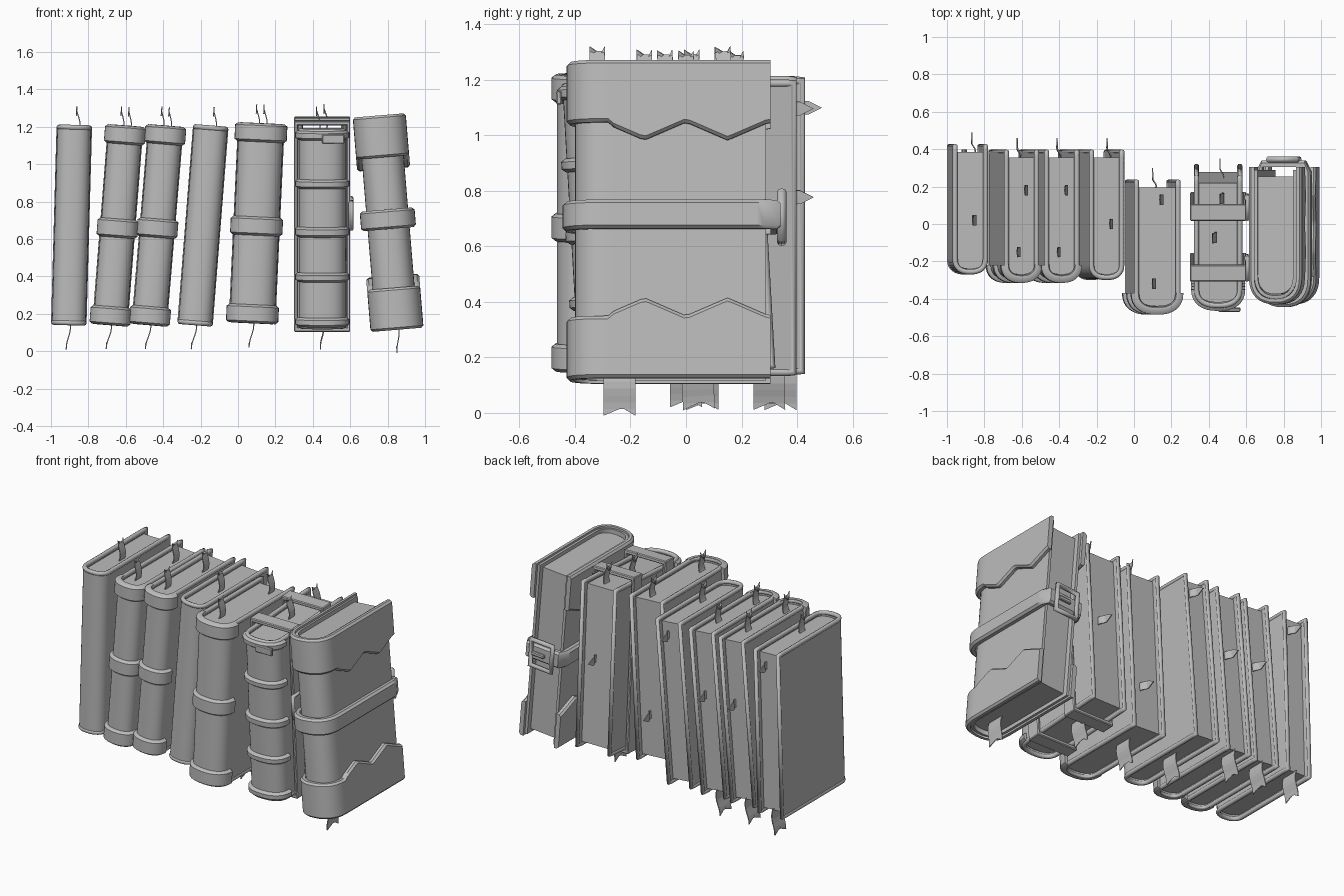
import bpy, bmesh, math
from mathutils import Matrix, Vector

cube = bpy.data.objects.get("Cube")
if cube:
    bpy.data.objects.remove(cube, do_unlink=True)

grey = bpy.data.materials.new("plain_grey")
grey.use_nodes = True
grey.diffuse_color = (0.5, 0.5, 0.5, 1)
grey.node_tree.nodes["Principled BSDF"].inputs["Base Color"].default_value = (0.5, 0.5, 0.5, 1)


def place(name, data, pose):
    obj = bpy.data.objects.new(name, data)
    data.materials.append(grey)
    bpy.context.collection.objects.link(obj)
    obj.matrix_world = pose
    return obj


def finish(name, bm, pose, smooth=True):
    bmesh.ops.recalc_face_normals(bm, faces=bm.faces)
    mesh = bpy.data.meshes.new(name)
    bm.to_mesh(mesh)
    bm.free()
    obj = place(name, mesh, pose)
    if smooth:
        bpy.ops.object.select_all(action='DESELECT')
        obj.select_set(True)
        bpy.context.view_layer.objects.active = obj
        bpy.ops.object.shade_smooth_by_angle(angle=math.radians(40))
    return obj


# U-shaped outline of a book seen from above, open at the back
def u_path(half, front, back, depth, steps=24, arc=16):
    hinge = front + depth
    right = [Vector((half, back + (hinge - back) * i / steps)) for i in range(steps)]
    curve = []
    for i in range(arc + 1):
        a = math.pi * i / arc
        c = math.cos(a)
        curve.append(Vector((half * math.copysign(abs(c) ** 0.8, c), hinge - depth * math.sin(a) ** 0.8 if 0 < i < arc else hinge)))
    left = [Vector((-p.x, p.y)) for p in reversed(right)]
    return right + curve + left


def offset(path, dist, closed=False):
    out = []
    n = len(path)
    for i, p in enumerate(path):
        a = path[(i - 1) % n] if closed or i > 0 else p
        b = path[(i + 1) % n] if closed or i < n - 1 else p
        t = (b - a).normalized()
        out.append(p + Vector((-t.y, t.x)) * dist)
    return out


# Wall with a softened outer edge that follows an outline
def wall(name, path, thick, low, high, pose, closed=False, r=0.012):
    bm = bmesh.new()
    mid, outer = offset(path, thick * 0.6, closed), offset(path, thick, closed)
    rings = []
    for p, m, o in zip(path, mid, outer):
        lo = low(p) if callable(low) else low
        hi = high(p) if callable(high) else high
        section = [(p, lo), (m, lo), (o, lo + r), (o, hi - r), (m, hi), (p, hi)]
        rings.append([bm.verts.new((q.x, q.y, z)) for q, z in section])
    pairs = list(zip(rings, rings[1:])) + ([(rings[-1], rings[0])] if closed else [])
    for a, b in pairs:
        for i in range(len(a)):
            j = (i + 1) % len(a)
            bm.faces.new((a[i], a[j], b[j], b[i]))
    if not closed:
        bm.faces.new(rings[0])
        bm.faces.new(rings[-1])
    return finish(name, bm, pose)


def tube(name, points, radius, pose):
    data = bpy.data.curves.new(name, 'CURVE')
    data.dimensions = '3D'
    data.bevel_depth = radius
    data.bevel_resolution = 2
    spline = data.splines.new('POLY')
    spline.points.add(len(points) - 1)
    for sp, p in zip(spline.points, points):
        sp.co = (*p, 1)
    spline.use_cyclic_u = True
    return place(name, data, pose)


def box(name, size, centre, pose):
    bm = bmesh.new()
    bmesh.ops.create_cube(bm, size=1, matrix=Matrix.Translation(centre) @ Matrix.Diagonal((*size, 1)))
    bmesh.ops.bevel(bm, geom=bm.edges[:], offset=0.005, segments=1, affect='EDGES')
    return finish(name, bm, pose, False)


# Thin wavy ribbon; a positive notch forks the tip, a negative one points it
def ribbon(name, start, along, across, length, width, notch, pose):
    bm = bmesh.new()
    rows = []
    steps = 7
    for i in range(steps + 1):
        s = length * i / steps
        row = []
        for side in (-1, 0, 1):
            reach = s - (notch if i == steps and side == 0 else 0)
            p = Vector(start) + Vector(along) * reach + Vector(across) * side * width / 2
            p.x += 0.01 * math.sin(5 * i / steps)
            row.append(bm.verts.new(p))
        rows.append(row)
    for a, b in zip(rows, rows[1:]):
        for i in (0, 1):
            bm.faces.new((a[i], a[i + 1], b[i + 1], b[i]))
    obj = finish(name, bm, pose, False)
    mod = obj.modifiers.new("thickness", 'SOLIDIFY')
    mod.thickness = 0.006
    mod.offset = 0


def pages(name, path, low, high, pose):
    bm = bmesh.new()
    face = bm.faces.new([bm.verts.new((p.x, p.y, low)) for p in path])
    top = bmesh.ops.extrude_face_region(bm, geom=[face])
    verts = [v for v in top['geom'] if isinstance(v, bmesh.types.BMVert)]
    bmesh.ops.translate(bm, verts=verts, vec=(0, 0, high - low))
    return finish(name, bm, pose)


def book(tag, x, z, width, height, front, back, depth, shift, pitch=0, bands=(), rim=True,
         tops=(), bottom=0.3, mark=None):
    pose = (Matrix.Translation((x, 0, z)) @ Matrix.Rotation(math.atan2(shift, height), 4, 'Y')
            @ Matrix.Rotation(pitch, 4, 'X'))
    thick = 0.018
    path = u_path(width / 2 - 0.023, front + 0.023, back - 0.012, depth)
    wall(tag + "_cover", path, thick, 0.005, height - 0.005, pose, r=0.003)
    pages(tag + "_pages", u_path(width / 2 - 0.021, front + 0.03, back - 0.045, depth), 0.03, height - 0.03, pose)
    if rim:
        edge = offset(path, thick / 2)
        loop = [(p.x, p.y, 0.013) for p in edge] + [(p.x, p.y, height - 0.013) for p in reversed(edge)]
        tube(tag + "_cover_rim", loop, 0.014, pose)
    # Raised bands wrap the spine only
    spine = [p for p in path if p.y < front + 0.023 + depth + 0.02]
    for i, (lo, hi) in enumerate(bands):
        wall(f"{tag}_spine_band_{i + 1}", spine, 0.038, lo, hi, pose)
    for i, y in enumerate(tops):
        ribbon(f"{tag}_top_ribbon_{i + 1}", (0.02 * (-1) ** i, y, height - 0.04), (0, 0, 1), (0, 1, 0),
               0.14, 0.055, 0.05, pose)
    ribbon(tag + "_bottom_ribbon", (0, bottom, 0.04), (0, 0, -1), (0, 1, 0), 0.17, 0.115, 0.035, pose)
    if mark:
        ribbon(tag + "_page_marker", (0.02, back - 0.06, mark), (0, 1, 0), (0, 0, 1), 0.07, 0.05, -0.05, pose)
    return pose


three = ((0, 0.1), (0.47, 0.57), (0.97, 1.07))
five = ((0.01, 0.06), (0.25, 0.3), (0.49, 0.545), (0.75, 0.8), (1.01, 1.06))
book("first_book", -0.905, 0.14, 0.19, 1.07, -0.27, 0.43, 0.06, 0.03, tops=(0.02,), bottom=0.34, mark=0.96)
book("second_book", -0.685, 0.14, 0.19, 1.07, -0.3, 0.4, 0.06, 0.085, bands=three, tops=(0.18, -0.15),
     bottom=0.3, mark=0.64)
book("third_book", -0.475, 0.14, 0.19, 1.07, -0.3, 0.4, 0.06, 0.09, bands=three, tops=(0.18, -0.15),
     bottom=0.3, mark=0.64)
book("fourth_book", -0.23, 0.14, 0.19, 1.07, -0.3, 0.4, 0.06, 0.085, tops=(0,), bottom=0.06, mark=0.96)
book("fifth_book", 0.075, 0.15, 0.25, 1.07, -0.47, 0.24, 0.08, 0.05, bands=three, tops=(0.13, -0.32),
     bottom=0, mark=0.3)

# Book bound by two upright straps
strapped = book("strapped_book", 0.45, 0.14, 0.26, 1.07, -0.39, 0.325, 0.08, 0, pitch=math.radians(3.3),
                bands=five, tops=(0.2, -0.01), bottom=0.04, mark=0.58)
for tag, y in (("front", -0.2), ("back", 0.125)):
    for side in (-1, 1):
        box(f"{tag}_strap_side_{side}", (0.02, 0.09, 1.12), (0.14 * side, y, 0.54), strapped)
    for end, z in (("bottom", -0.01), ("top", 1.095)):
        box(f"{tag}_strap_{end}", (0.3, 0.09, 0.025), (0, y, z), strapped)
    tube(f"{tag}_strap_buckle", [(0.155, y + a, 0.6 + b) for a, b in
         ((-0.06, -0.07), (0.06, -0.07), (0.06, 0.07), (-0.06, 0.07))], 0.013, strapped)
box("spine_clasp", (0.12, 0.02, 0.05), (0.06, -0.4, 1.02), strapped)

# Thick book with zigzag end caps and a buckled belt
H = 1.14
belted = book("belted_book", 0.85, 0.12, 0.235, H, -0.405, 0.3, 0.11, -0.095, rim=False, bottom=-0.24)
shell = u_path(0.112, -0.4, 0.305, 0.12, steps=30)


def zigzag(p):
    wave = abs(((p.y / 0.15) % 2) - 1)
    return 0.22 + (0.065 * (1 - wave) if p.y > -0.28 else 0)


wall("bottom_cap", shell, 0.03, -0.005, zigzag, belted)
wall("top_cap", shell, 0.03, lambda p: H - zigzag(p), H + 0.005, belted)
wall("belt", u_path(0.112, -0.41, 0.305, 0.12), 0.035, 0.535, 0.64, belted, closed=True)
bx, bz = 0.075, 0.085
tube("belt_buckle", [(a * bx, 0.345, 0.587 + b * bz) for a, b in ((-1, -1), (1, -1), (1, 1), (-1, 1))], 0.017, belted)
box("buckle_prong", (0.09, 0.02, 0.025), (0.02, 0.35, 0.587), belted)
